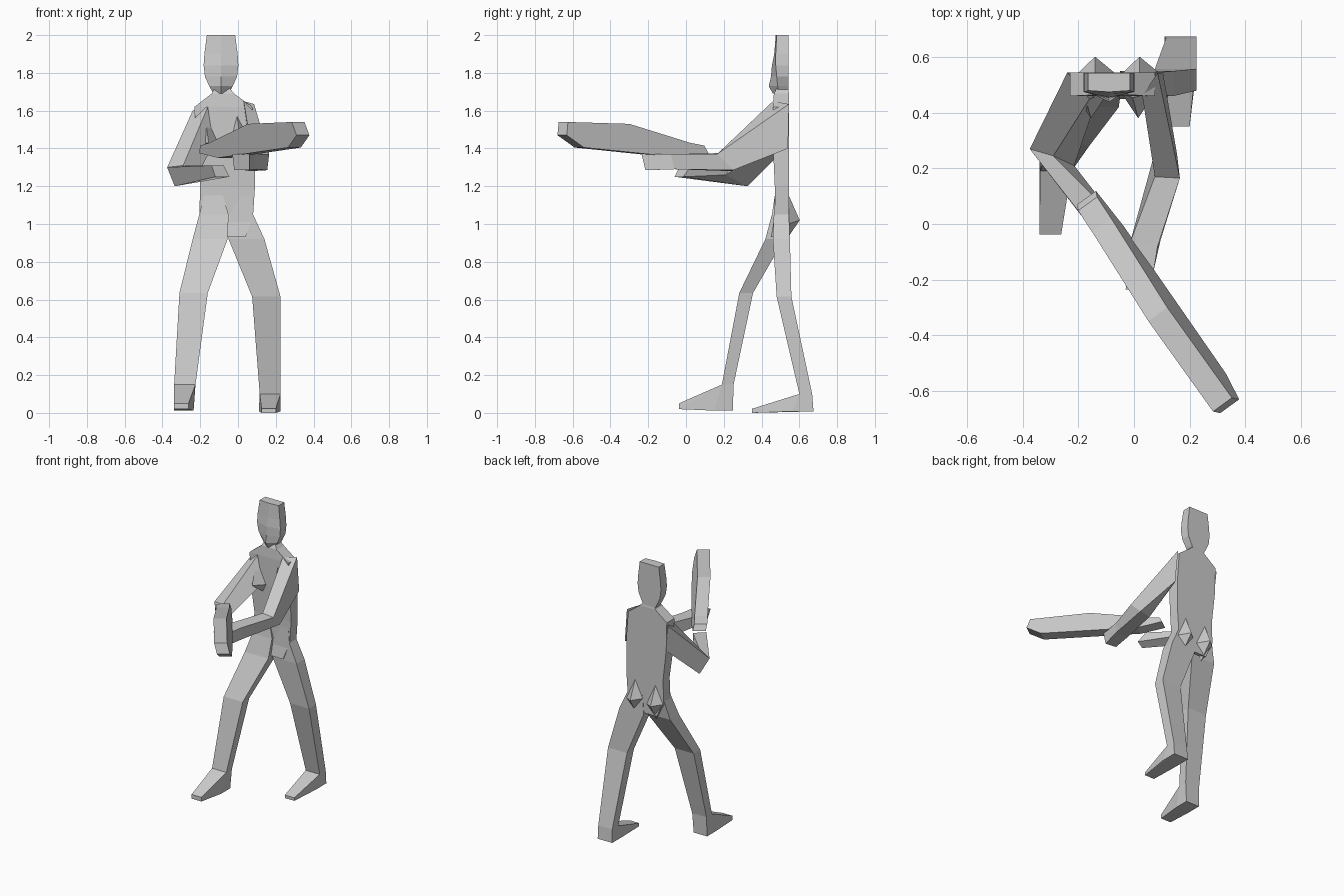
import bpy, bmesh
from mathutils import Vector


def finish(name, bm):
    bmesh.ops.recalc_face_normals(bm, faces=bm.faces)
    me = bpy.data.meshes.new(name)
    bm.to_mesh(me)
    bm.free()
    ob = bpy.data.objects.new(name, me)
    bpy.context.collection.objects.link(ob)
    return ob


def loft(name, rings):
    """Skin a chain of equal-length rings and cap both ends."""
    bm = bmesh.new()
    vs = [[bm.verts.new(p) for p in r] for r in rings]
    n = len(rings[0])
    for a, b in zip(vs, vs[1:]):
        for i in range(n):
            j = (i + 1) % n
            bm.faces.new((a[i], a[j], b[j], b[i]))
    bm.faces.new(vs[0])
    bm.faces.new(vs[-1])
    return finish(name, bm)


def hull(name, pts):
    bm = bmesh.new()
    for p in pts:
        bm.verts.new(p)
    bmesh.ops.convex_hull(bm, input=bm.verts)
    return finish(name, bm)


def rect(x0, x1, y0, y1, z):
    return [(x0, y0, z), (x1, y0, z), (x1, y1, z), (x0, y1, z)]


# Torso: slab tapering from neck to hips
loft("torso", [rect(*r) for r in (
    (-.125, -.045, .48, .54, 1.72),
    (-.14, -.02, .465, .545, 1.69),
    (-.23, .075, .46, .545, 1.62),
    (-.225, .09, .46, .545, 1.42),
    (-.20, .09, .47, .545, 1.2),
    (-.205, .08, .47, .545, 1.05),
    (-.15, .04, .45, .545, .93))])

# Head: flat back, faceted face with a centre ridge
head_levels = [(.075, .48, .475, 2.0), (.088, .475, .467, 1.9),
               (.092, .475, .455, 1.84), (.085, .48, .45, 1.78),
               (.062, .485, .438, 1.73), (.04, .49, .46, 1.69)]
loft("head", [[(-.09 - w, side, z), (-.09, nose, z), (-.09 + w, side, z),
               (-.09 + w, .543, z), (-.09 - w, .543, z)]
              for w, side, nose, z in head_levels])

# Chest and seat: small pointed pyramids on each side
for side, cx in (("left", -.155), ("right", .015)):
    hull(side + "_chest", [(cx, .38, 1.43), (cx - .02, .455, 1.57),
                           (cx - .06, .47, 1.42), (cx + .06, .47, 1.42),
                           (cx + .03, .47, 1.36)])
for side, cx in (("left", -.14), ("right", .02)):
    hull(side + "_seat", [(cx, .602, 1.02), (cx, .545, 1.15), (cx - .065, .54, 1.03),
                          (cx + .075, .54, 1.0), (cx + .01, .52, .9)])

# Legs: hip, thigh, knee, ankle
loft("left_leg", [rect(*r) for r in (
    (-.18, -.08, .47, .53, 1.15), (-.205, -.05, .455, .54, 1.05),
    (-.24, -.055, .42, .52, .92), (-.31, -.16, .282, .355, .635),
    (-.338, -.225, .19, .252, .15))])
loft("right_leg", [rect(*r) for r in (
    (.01, .07, .47, .53, 1.15), (-.04, .08, .465, .545, 1.05),
    (-.05, .14, .46, .55, .92), (.075, .225, .48, .558, .615),
    (.115, .225, .6, .668, .1))])

# Feet: wedges from ankle to toe
hull("left_foot", rect(-.338, -.225, .19, .252, .15)
     + rect(-.34, -.235, .15, .248, .012)
     + [(x, -.038, z) for x in (-.34, -.262) for z in (.02, .05)])
hull("right_foot", rect(.115, .225, .6, .668, .1)
     + rect(.11, .225, .56, .675, .008)
     + [(x, .35, z) for x in (.125, .2) for z in (0, .022)])

# Arms: rings ordered outer top, outer bottom, inner bottom, inner top
loft("left_arm", [
    [(-.24, .545, 1.6), (-.22, .545, 1.42), (-.13, .46, 1.42), (-.16, .45, 1.62)],
    [(-.375, .27, 1.3), (-.335, .325, 1.2), (-.215, .21, 1.26), (-.29, .245, 1.31)],
    [(-.14, -.03, 1.31), (-.12, -.06, 1.25), (-.045, -.015, 1.25), (-.075, .03, 1.31)]])
loft("right_arm", [
    [(.085, .545, 1.635), (.105, .54, 1.4), (.06, .46, 1.42), (.03, .46, 1.65)],
    [(.165, .165, 1.37), (.155, .25, 1.285), (.07, .24, 1.28), (.075, .17, 1.375)],
    [(.085, -.08, 1.37), (.095, -.06, 1.29), (.0, -.06, 1.29), (-.015, -.07, 1.37)],
    [(.06, -.235, 1.37), (.06, -.215, 1.285), (-.02, -.205, 1.285), (-.03, -.235, 1.37)]])

# Long club: side profile (distance along, height), swept across a tilted width
along = Vector((.587, -.809, 0))
across = Vector((.809, .587, 0))
profile = [(0, 1.375), (.02, 1.415), (.11, 1.43), (.49, 1.53), (.89, 1.54),
           (.91, 1.47), (.81, 1.405), (.16, 1.35)]
rings = []
for off in (-.042, .042):
    rings.append([Vector((-.188, .082, 0)) + along * s
                  + across * (off + .25 * (1.46 - z)) + Vector((0, 0, z))
                  for s, z in profile])
loft("club", rings)
